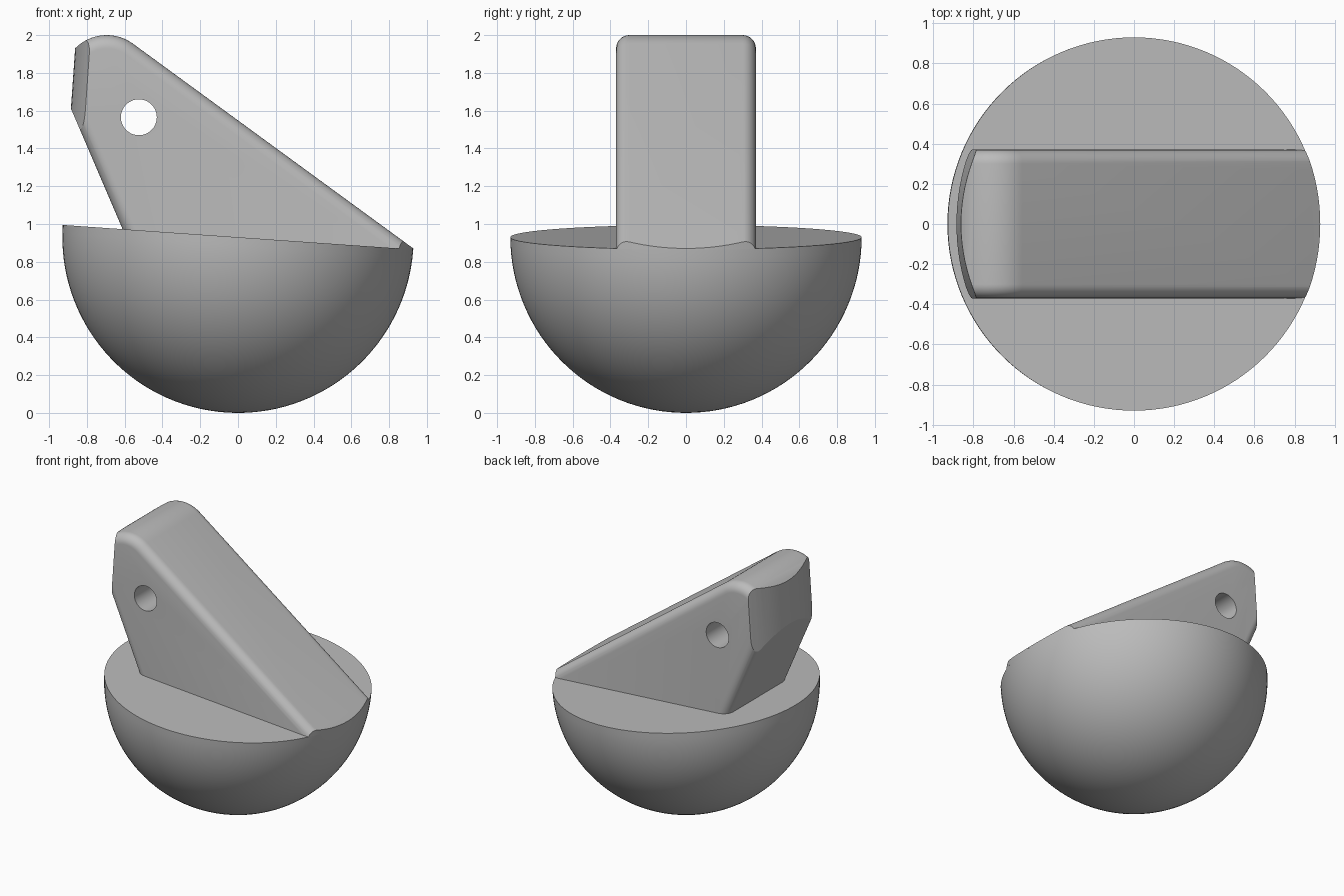
import bpy, bmesh
from math import radians, cos, sin
from mathutils import Matrix, Vector

cube = bpy.data.objects.get("Cube")
if cube:
    bpy.data.objects.remove(cube, do_unlink=True)

R = 0.93           # bowl radius
HALF_Y = 0.37      # half width of the arm
TILT = Matrix.Translation((0, 0, R)) @ Matrix.Rotation(radians(4), 4, 'Y')

grey = bpy.data.materials.new("plain grey")
grey.use_nodes = True
colour = (0.5, 0.5, 0.5, 1)
grey.diffuse_color = colour
grey.node_tree.nodes["Principled BSDF"].inputs["Base Color"].default_value = colour


def make_object(name, bm):
    bmesh.ops.recalc_face_normals(bm, faces=bm.faces[:])
    mesh = bpy.data.meshes.new(name)
    bm.to_mesh(mesh)
    bm.free()
    obj = bpy.data.objects.new(name, mesh)
    obj.data.materials.append(grey)
    bpy.context.collection.objects.link(obj)
    return obj


def activate(obj):
    bpy.ops.object.select_all(action='DESELECT')
    obj.select_set(True)
    bpy.context.view_layer.objects.active = obj


def boolean(obj, cutter, operation):
    mod = obj.modifiers.new("cut", 'BOOLEAN')
    mod.object, mod.operation, mod.solver = cutter, operation, 'EXACT'
    activate(obj)
    bpy.ops.object.modifier_apply(modifier=mod.name)
    bpy.data.objects.remove(cutter, do_unlink=True)


def cylinder(name, radius, depth, segments, matrix):
    bm = bmesh.new()
    bmesh.ops.create_cone(bm, cap_ends=True, segments=segments, radius1=radius,
                          radius2=radius, depth=depth, matrix=matrix)
    return make_object(name, bm)


# Half-sphere bowl with a flat, slightly tilted top
bm = bmesh.new()
bmesh.ops.create_uvsphere(bm, u_segments=128, v_segments=64, radius=R)
upper = [v for v in bm.verts if v.co.z > 0.001]
bmesh.ops.delete(bm, geom=upper, context='VERTS')
bmesh.ops.holes_fill(bm, edges=[e for e in bm.edges if e.is_boundary], sides=0)
bm.transform(TILT)
bowl = make_object("rounded_base", bm)

# Arm profile: sloping top, round crown, undercut back
crown, crown_r = Vector((-0.695, 1.765)), 0.235
profile = [(-0.365, 0.4), (1.1, 0.4), (1.1, 0.745)]
for i in range(25):
    a = radians(54 + (203 - 54) * i / 24)
    profile.append((crown.x + crown_r * cos(a), crown.y + crown_r * sin(a)))

bm = bmesh.new()
side = bm.faces.new([bm.verts.new((x, -HALF_Y, z)) for x, z in profile])
extruded = bmesh.ops.extrude_face_region(bm, geom=[side], use_keep_orig=True)["geom"]
bmesh.ops.translate(bm, verts=[g for g in extruded if isinstance(g, bmesh.types.BMVert)],
                    vec=(0, 2 * HALF_Y, 0))
bmesh.ops.recalc_face_normals(bm, faces=bm.faces[:])
# Round both side outlines
outline = [e for e in bm.edges if abs(e.verts[0].co.y - e.verts[1].co.y) < 0.001]
bmesh.ops.bevel(bm, geom=outline, offset=0.07, offset_type='OFFSET', segments=8,
                profile=0.5, affect='EDGES', clamp_overlap=False)
arm = make_object("slanted_arm", bm)

# Trim the arm to the bowl's outline and seat it on the flat top
envelope = cylinder("arm_envelope", R, 1.5, 128,
                    TILT @ Matrix.Translation((0, 0, 0.748)))
boolean(arm, envelope, 'INTERSECT')

# Round hole through the arm
drill = cylinder("hole_cutter", 0.095, 2, 64,
                 Matrix.Translation((-0.525, 0, 1.565)) @ Matrix.Rotation(radians(90), 4, 'X'))
boolean(arm, drill, 'DIFFERENCE')

for part in (bowl, arm):
    activate(part)
    bpy.ops.object.shade_smooth_by_angle(angle=radians(25))
